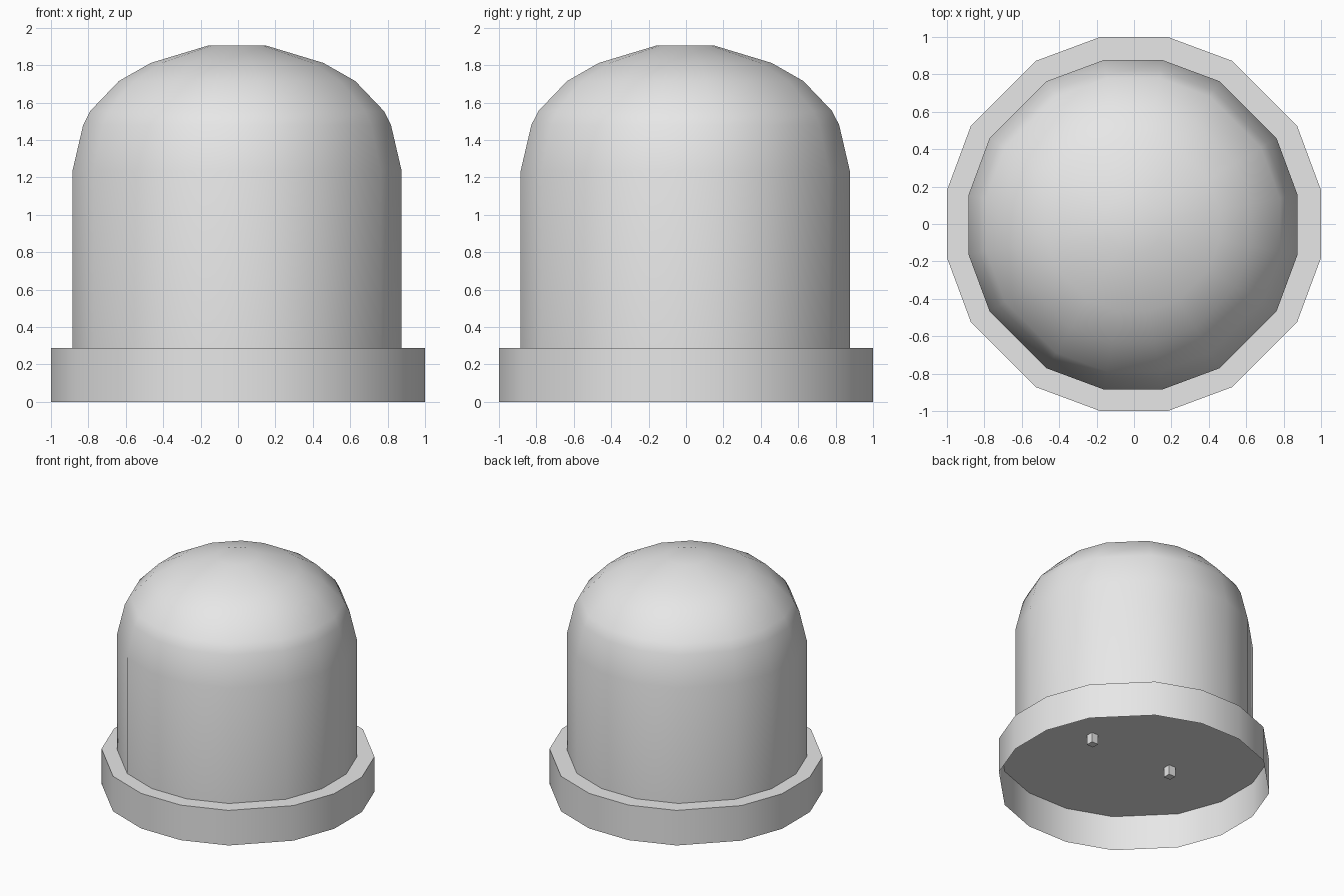
import bpy, bmesh, math
from mathutils import Matrix

cube = bpy.data.objects.get("Cube")
if cube:
    bpy.data.objects.remove(cube, do_unlink=True)

grey = bpy.data.materials.new("light grey")
grey.use_nodes = True
grey.diffuse_color = (0.8, 0.8, 0.8, 1)
grey.node_tree.nodes["Principled BSDF"].inputs["Base Color"].default_value = (0.8, 0.8, 0.8, 1)

# One quarter of the sixteen-sided outline, at unit half-width
QUARTER = [(1, 0.18), (0.872, 0.525), (0.525, 0.872), (0.18, 1)]


def finish(name, bm):
    mesh = bpy.data.meshes.new(name)
    bm.to_mesh(mesh)
    bm.free()
    obj = bpy.data.objects.new(name, mesh)
    bpy.context.collection.objects.link(obj)
    mesh.materials.append(grey)
    return obj


def loft(name, profile, centre=(0, 0)):
    """Stack scaled outlines (half-width, z), bridge them and cap the top."""
    bm = bmesh.new()
    rings = []
    for size, z in profile:
        ring = []
        for turn in range(4):
            c, s = round(math.cos(turn * math.pi / 2)), round(math.sin(turn * math.pi / 2))
            for x, y in QUARTER:
                ring.append(bm.verts.new((centre[0] + size * (x * c - y * s),
                                          centre[1] + size * (x * s + y * c), z)))
        rings.append(ring)
    for low, high in zip(rings, rings[1:]):
        for i in range(16):
            j = (i + 1) % 16
            bm.faces.new((low[i], low[j], high[j], high[i]))
    bm.faces.new(rings[-1])
    obj = finish(name, bm)
    bpy.ops.object.select_all(action='DESELECT')
    obj.select_set(True)
    bpy.context.view_layer.objects.active = obj
    bpy.ops.object.shade_smooth_by_angle(angle=math.radians(40))
    return obj


# Flange: a cup open at the bottom, its top forming the recessed underside
loft("base_flange", [(1, 0), (1, 0.288)])

# Straight-sided body with a rounded cap
loft("dome", [(0.88, 0.288), (0.88, 1.235), (0.823, 1.48), (0.785, 1.555),
              (0.632, 1.715), (0.462, 1.812), (0.155, 1.905)], (-0.005, -0.004))

# Two short contact pins in the recess
for name, x in (("left_pin", 0.37), ("right_pin", -0.38)):
    bm = bmesh.new()
    bmesh.ops.create_cube(bm, size=1, matrix=Matrix.Translation((x, -0.04, 0.248))
                          @ Matrix.Diagonal((0.06, 0.06, 0.08, 1)))
    finish(name, bm)
